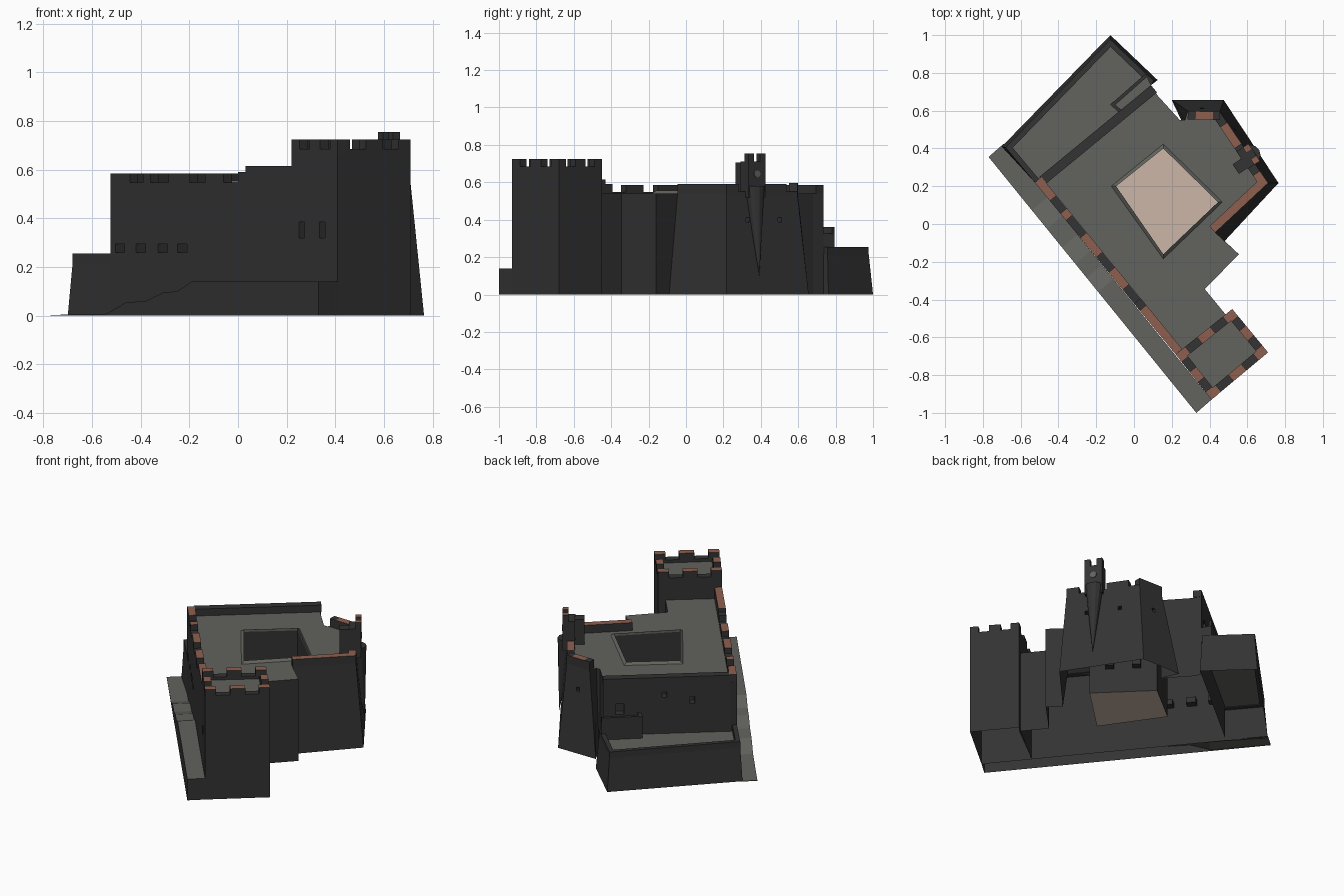
import bpy, bmesh, math
from mathutils import Vector

if "Cube" in bpy.data.objects:
    bpy.data.objects.remove(bpy.data.objects["Cube"])

def material(name, rgb):
    m = bpy.data.materials.new(name)
    m.diffuse_color = (*rgb, 1)
    m.use_nodes = True
    m.node_tree.nodes["Principled BSDF"].inputs["Base Color"].default_value = m.diffuse_color
    return m

MATS = [material("dark stone", (0.033, 0.033, 0.033)),
        material("grey roof", (0.122, 0.125, 0.110)),
        material("brick", (0.27, 0.118, 0.078)),
        material("courtyard sand", (0.60, 0.47, 0.38))]
DARK, GREY, BRICK, SAND = range(4)

def add_object(name, bm):
    bmesh.ops.recalc_face_normals(bm, faces=bm.faces)
    me = bpy.data.meshes.new(name)
    bm.to_mesh(me)
    bm.free()
    for m in MATS:
        me.materials.append(m)
    ob = bpy.data.objects.new(name, me)
    bpy.context.collection.objects.link(ob)
    return ob

def loft(bm, base, top, z0, z1):
    a = [bm.verts.new((x, y, z0)) for x, y in base]
    b = [bm.verts.new((x, y, z1)) for x, y in top]
    bm.faces.new(a[::-1])
    bm.faces.new(b)
    n = len(a)
    for i in range(n):
        bm.faces.new((a[i], a[(i + 1) % n], b[(i + 1) % n], b[i]))

def paint_top(ob, z, mat):
    for f in ob.data.polygons:
        if f.normal.z > 0.9 and abs(f.center.z - z) < 0.004:
            f.material_index = mat

def prism(name, base, top, z0, z1, mat=DARK):
    bm = bmesh.new()
    loft(bm, base, top, z0, z1)
    ob = add_object(name, bm)
    paint_top(ob, z1, mat)
    return ob

def open_bottom(ob):
    bm = bmesh.new()
    bm.from_mesh(ob.data)
    bmesh.ops.delete(bm, geom=[f for f in bm.faces if f.normal.z < -0.9 and
                               f.calc_center_median().z < 0.002], context='FACES')
    bm.to_mesh(ob.data)
    bm.free()

def bar(name, p, q, t0, t1, thick, z0, z1, mat=DARK):
    """Wall piece between fractions t0 and t1 of edge p-q, thickened to its left."""
    p, q = Vector(p), Vector(q)
    d = (q - p).normalized()
    n = Vector((-d.y, d.x)) * thick
    a, b = p.lerp(q, t0), p.lerp(q, t1)
    pts = [a, b, b + n, a + n]
    return prism(name, pts, pts, z0, z1, mat)

def window(bm, p, q, t, z, w, h, depth=0.05):
    p, q = Vector(p), Vector(q)
    d = (q - p).normalized()
    n = Vector((-d.y, d.x))
    c = p.lerp(q, t)
    pts = [c - d * w / 2 - n * depth, c + d * w / 2 - n * depth,
           c + d * w / 2 + n * depth, c - d * w / 2 + n * depth]
    loft(bm, pts, pts, z - h / 2, z + h / 2)

def cut(ob, *cutters):
    for c in cutters:
        m = ob.modifiers.new("cut", 'BOOLEAN')
        m.operation, m.solver, m.object = 'DIFFERENCE', 'EXACT', c
    me = bpy.data.meshes.new_from_object(ob.evaluated_get(bpy.context.evaluated_depsgraph_get()))
    ob.modifiers.clear()
    ob.data = me

# Plan outlines, counter-clockwise; keep walls are battered
ROOF, TOWER_Z = 0.54, 0.665
FL, TL, TF, TR, TB = (-.525, .22), (.22, -.69), (.41, -.93), (.71, -.68), (.52, -.45)
BL, BR = (-.50, .25), (.09, .735)
K1, K2, K3, K4 = (.43, -.045), (.71, .217), (.455, .595), (.285, .598)
plain_a = [FL, TL, (.49, -.485), (.375, -.345), (.555, -.16)]
plain_b = [(.243, .55), (.125, .68), BR, BL]
top = plain_a + [K1, K2, K3, K4, (.27, .55)] + plain_b
base = plain_a + [(.48, -.09), (.765, .217), (.475, .656), (.20, .656), (.25, .55)] + plain_b
court = [(.155, -.16), (.445, .116), (.155, .40), (-.095, .20)]
rim = [(.155, -.185), (.468, .116), (.155, .423), (-.12, .20)]

castle = prism("castle_body", base, top, 0, ROOF, GREY)
tower = prism("corner_tower", [TL, TF, TR, TB], [TL, TF, TR, TB], 0, TOWER_Z, GREY)

# Cutters: courtyard and window recesses
yard = prism("courtyard_cutter", court, court, 0.015, 0.8)
bm = bmesh.new()
for x in (-.485, -.40, -.31, -.23):
    window(bm, FL, TF, (x + .525) / .935, .277, .06, .036)
for x in (.26, .345):
    window(bm, FL, TF, (x + .525) / .935, .352, .038, .065)
for y in (.33, .50):
    window(bm, (.725, .217), (.46, .61), (y - .217) / .39, .40, .022, .025)
window(bm, (.46, .61), (.26, .61), .5, .40, .022, .025)
window(bm, BR, BL, .13, .385, .05, .07)
window(bm, BR, BL, .48, .47, .03, .035)
window(bm, BR, BL, .70, .43, .03, .045)
for t in (.3, .7):
    window(bm, court[1], court[2], t, .2, .05, .05)
holes = add_object("window_cutter", bm)
cut(castle, yard, holes)
cut(tower, holes)
paint_top(castle, 0.015, SAND)
for ob in (castle, tower):
    open_bottom(ob)
for c in (yard, holes):
    bpy.data.objects.remove(c)

# Raised kerb around the courtyard
bm = bmesh.new()
rings = [[bm.verts.new((x, y, z)) for x, y in pts]
         for pts, z in ((rim, ROOF), (court, ROOF + .015), (court, ROOF))]
for a, b in zip(rings, rings[1:]):
    for i in range(4):
        f = bm.faces.new((a[i], a[(i + 1) % 4], b[(i + 1) % 4], b[i]))
        f.material_index = GREY
add_object("courtyard_kerb", bm)

# Front wall battlements
T = .045
def fx(x):
    return (x + .525) / .745
bar("front_parapet", FL, TL, 0, 1, T, ROOF, .547)
for x0, x1 in ((-.525, -.445), (-.39, -.36), (-.285, -.20), (-.135, -.06)):
    bar("front_merlon", FL, TL, fx(x0), fx(x1), T, ROOF, .585, BRICK)
bar("front_high_parapet", FL, TL, fx(.03), 1, T, ROOF, .615, BRICK)
bar("front_parapet_step", FL, TL, fx(0), fx(.03), T, ROOF, .59)
# Rear wall parapet
bar("rear_parapet", BR, BL, 0, 1, .05, ROOF, .585)

# Tower battlements
corners = [TL, TF, TR, TB]
for p, q in zip(corners, corners[1:] + corners[:1]):
    bar("tower_parapet", p, q, 0, 1, T, TOWER_Z, .685)
    for t0, t1 in ((0, .17), (.39, .62), (.83, 1)):
        bar("tower_merlon", p, q, t0, t1, T, .68, .725, BRICK)

# Keep battlements
bar("keep_side_parapet", K1, K2, 0, 1, T, ROOF, .592, BRICK)
bar("keep_outer_parapet", K2, K3, 0, 1, T, ROOF, .55)
for t0, t1 in ((0, .17), (.28, .36), (.55, .85)):
    bar("keep_outer_merlon", K2, K3, t0, t1, T, ROOF, .592, BRICK)
bar("keep_rear_parapet", K3, K4, 0, 1, T, ROOF, .555)
bar("keep_rear_merlon", K3, K4, .22, .75, T, ROOF, .595, BRICK)
bar("keep_corner_merlon", K3, K4, .75, 1, T, ROOF, .595)
bar("keep_corner_merlon", K3, K4, 0, .22, T, ROOF, .595)

# Hanging turret on the keep's outer wall
d = (Vector(K3) - Vector(K2)).normalized()
out = Vector((d.y, -d.x))
c = Vector((.615, .365))
p, q = c + out * .025 - d * .055, c + out * .025 + d * .055
bar("turret", p, q, 0, 1, .075, .52, .71)
bar("turret_back", p - out * .07, q - out * .07, .05, .6, .06, ROOF, .705)
for t0 in (0, .68):
    bar("turret_merlon", p, q, t0, t0 + .32, .035, .71, .755, BRICK)
    bar("turret_merlon", p, q, t0, t0 + .32, .02, .70, .73)
bm = bmesh.new()
ring = [bm.verts.new((c.x + .055 * math.cos(a), c.y + .055 * math.sin(a), .58))
        for a in (i * math.tau / 12 for i in range(12))]
tip = bm.verts.new((.652, .392, .10))
bm.faces.new(ring)
for i in range(12):
    bm.faces.new((ring[i], ring[(i + 1) % 12], tip))
add_object("turret_corbel", bm)
bm = bmesh.new()
bmesh.ops.create_cone(bm, cap_ends=True, segments=10, radius1=.02, radius2=.02, depth=.006)
for f in bm.faces:
    f.material_index = GREY
disc = add_object("turret_round_window", bm)
disc.location = (*(c + out * .026), .645)
disc.rotation_euler = out.to_3d().to_track_quat('Z', 'Y').to_euler()

# Lower bastion behind the rear wall
btop = [FL, BL, BR, (.105, .757), (-.125, .977), (-.68, .405)]
bbase = [FL, BL, BR, (.125, .762), (-.125, 1.0), (-.70, .41)]
bastion = prism("bastion", bbase, btop, 0, .215, GREY)
open_bottom(bastion)
for p, q in zip(btop[3:] + [btop[0]], [btop[4], btop[5], btop[0]]):
    bar("bastion_parapet", p, q, 0, 1, .028, .21, .255)
block = [(-.08, .59), BR, (.06, .795), (-.125, .632)]
prism("bastion_platform", block, block, .21, .325, GREY)
bar("platform_parapet", block[2], block[3], 0, 1, .018, .32, .36)
bar("platform_parapet", block[3], block[0], 0, 1, .018, .32, .36)

# Stepped ledge along the front
profile = [(-.77, .003), (-.54, .008), (-.46, .055), (-.38, .06),
           (-.31, .095), (-.25, .10), (-.19, .14), (.33, .14)]
bm = bmesh.new()
rows = []
for x, z in profile:
    y = .355 + (x + .77) * (-1.355 / 1.10)
    rows.append([bm.verts.new(v) for v in ((x, y, 0), (x, y, z), (x + .08, y + .07, z), (x + .08, y + .07, 0))])
for a, b in zip(rows, rows[1:]):
    for i in range(3):
        f = bm.faces.new((a[i], b[i], b[i + 1], a[i + 1]))
        f.material_index = GREY if i == 1 else DARK
for r in (rows[0], rows[-1]):
    bm.faces.new(r)
add_object("front_ledge", bm)
